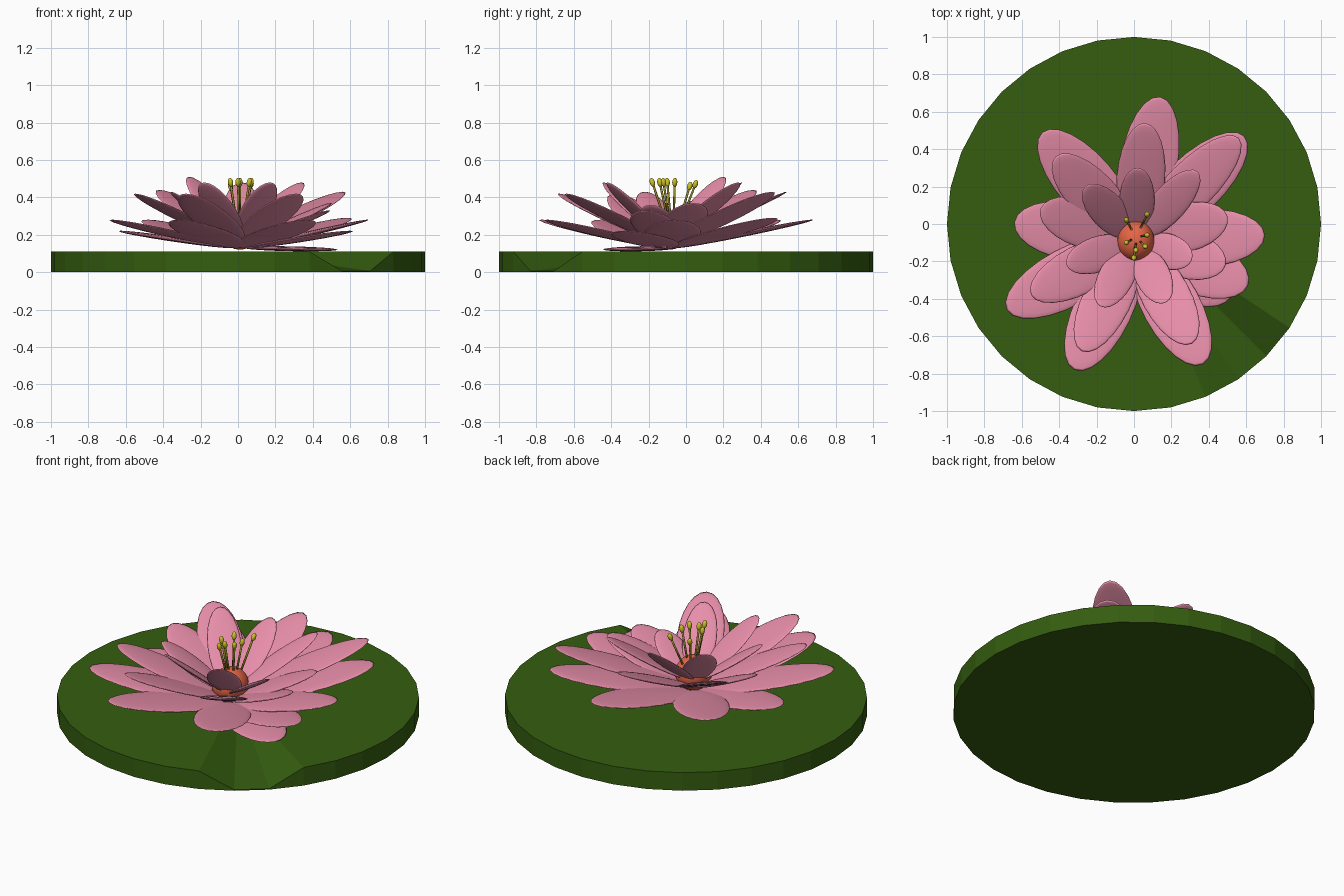
import bpy, bmesh, math
from mathutils import Vector, Matrix

if "Cube" in bpy.data.objects:
    bpy.data.objects.remove(bpy.data.objects["Cube"])


def material(name, rgb):
    m = bpy.data.materials.new(name)
    m.diffuse_color = (*rgb, 1)
    m.use_nodes = True
    m.node_tree.nodes["Principled BSDF"].inputs["Base Color"].default_value = m.diffuse_color
    return m


GREEN = material("pad_green", (0.035, 0.11, 0.005))
PINK = material("petal_pink", (0.80, 0.27, 0.40))
ORANGE = material("heart_orange", (0.80, 0.13, 0.06))
OLIVE = material("stalk_olive", (0.30, 0.25, 0.02))
YELLOW = material("anther_yellow", (0.62, 0.55, 0.02))


def finish(bm, name, mat, smooth=True):
    bmesh.ops.recalc_face_normals(bm, faces=bm.faces)
    for f in bm.faces:
        f.smooth = smooth
    me = bpy.data.meshes.new(name)
    bm.to_mesh(me)
    bm.free()
    me.materials.append(mat)
    ob = bpy.data.objects.new(name, me)
    bpy.context.collection.objects.link(ob)
    return ob


def ellipsoid(name, mat, matrix, segs=24, rings=12):
    bm = bmesh.new()
    bmesh.ops.create_uvsphere(bm, u_segments=segs, v_segments=rings, radius=1, matrix=matrix)
    return finish(bm, name, mat)


def frame(x_axis, y_axis, z_axis, origin):
    m = Matrix((x_axis, y_axis, z_axis)).transposed().to_4x4()
    m.translation = origin
    return m


# Lily pad: 32-sided disc whose notch is two top rim points pressed down
def lily_pad(sides=32, height=0.11):
    bm = bmesh.new()
    top, bottom = [], []
    for i in range(sides):
        a = 2 * math.pi * i / sides
        z = 0.006 if i in (sides - 4, sides - 5) else height
        top.append(bm.verts.new((math.cos(a), math.sin(a), z)))
        bottom.append(bm.verts.new((math.cos(a), math.sin(a), 0)))
    centre = bm.verts.new((0, 0, height))
    for i in range(sides):
        j = (i + 1) % sides
        bm.faces.new((centre, top[i], top[j]))
        bm.faces.new((top[i], bottom[i], bottom[j], top[j]))
    bm.faces.new(bottom[::-1])
    finish(bm, "lily_pad", GREEN, smooth=False)


lily_pad()

CENTRE = Vector((0.01, -0.09, 0))


# Petal: flattened ellipsoid running from near the heart to its tip
def petal(name, tip, base_z, half_width):
    tip = Vector(tip)
    out = Vector((tip.x - CENTRE.x, tip.y - CENTRE.y, 0)).normalized()
    base = CENTRE + out * 0.04 + Vector((0, 0, base_z))
    along = (tip - base) / 2
    side = Vector((-out.y, out.x, 0))
    normal = along.normalized().cross(side)
    ellipsoid(name, PINK, frame(along, side * half_width, normal * 0.013, (tip + base) / 2))


layers = {
    "outer_petal": (0.13, 0.155, [
        (0.14, 0.68, 0.28), (0.59, 0.47, 0.29), (0.70, -0.06, 0.28),
        (0.61, -0.33, 0.22), (0.37, -0.75, 0.28), (-0.32, -0.78, 0.28),
        (-0.68, -0.46, 0.28), (-0.64, 0.01, 0.22), (-0.49, 0.49, 0.28),
        (0.52, -0.39, 0.12)]),
    "middle_petal": (0.16, 0.13, [
        (0.06, 0.54, 0.43), (0.56, 0.46, 0.43), (0.50, 0.04, 0.37),
        (0.49, -0.22, 0.33), (0.31, -0.64, 0.42), (-0.28, -0.68, 0.42),
        (-0.55, -0.38, 0.42), (-0.50, 0.08, 0.39), (-0.42, 0.36, 0.44)]),
    "inner_petal": (0.19, 0.095, [
        (0.02, 0.30, 0.48), (0.34, 0.28, 0.48), (0.31, -0.19, 0.36),
        (0.17, -0.42, 0.48), (-0.18, -0.44, 0.48), (-0.36, -0.22, 0.43),
        (-0.26, 0.20, 0.51)]),
}
for name, (base_z, half_width, tips) in layers.items():
    for n, tip in enumerate(tips):
        petal(f"{name}_{n + 1}", tip, base_z, half_width)

# Flower heart
ellipsoid("flower_heart", ORANGE,
          Matrix.Translation((0.01, -0.09, 0.22)) @ Matrix.Diagonal((0.10, 0.11, 0.10, 1)))


# Stamens: thin stalk with an egg-shaped anther
def stamen(n, head):
    head = Vector(head)
    foot = Vector((0.01 + (head.x - 0.01) * 0.4, -0.07 + (head.y + 0.07) * 0.4, 0.28))
    d = head - foot
    bm = bmesh.new()
    rot = d.to_track_quat('Z', 'Y').to_matrix().to_4x4()
    bmesh.ops.create_cone(bm, cap_ends=True, segments=8, radius1=0.006, radius2=0.006,
                          depth=d.length, matrix=Matrix.Translation((head + foot) / 2) @ rot)
    finish(bm, f"stamen_stalk_{n}", OLIVE)
    ellipsoid(f"stamen_anther_{n}", YELLOW, Matrix.Translation(head) @ rot
              @ Matrix.Diagonal((0.014, 0.014, 0.024, 1)), 12, 8)


heads = [(-0.04, 0.02, 0.46), (0.07, 0.05, 0.47), (0.07, -0.06, 0.48), (-0.04, -0.10, 0.48),
         (0.01, -0.14, 0.48), (0.06, -0.12, 0.48), (0.0, -0.18, 0.48)]
for n, head in enumerate(heads):
    stamen(n + 1, head)
